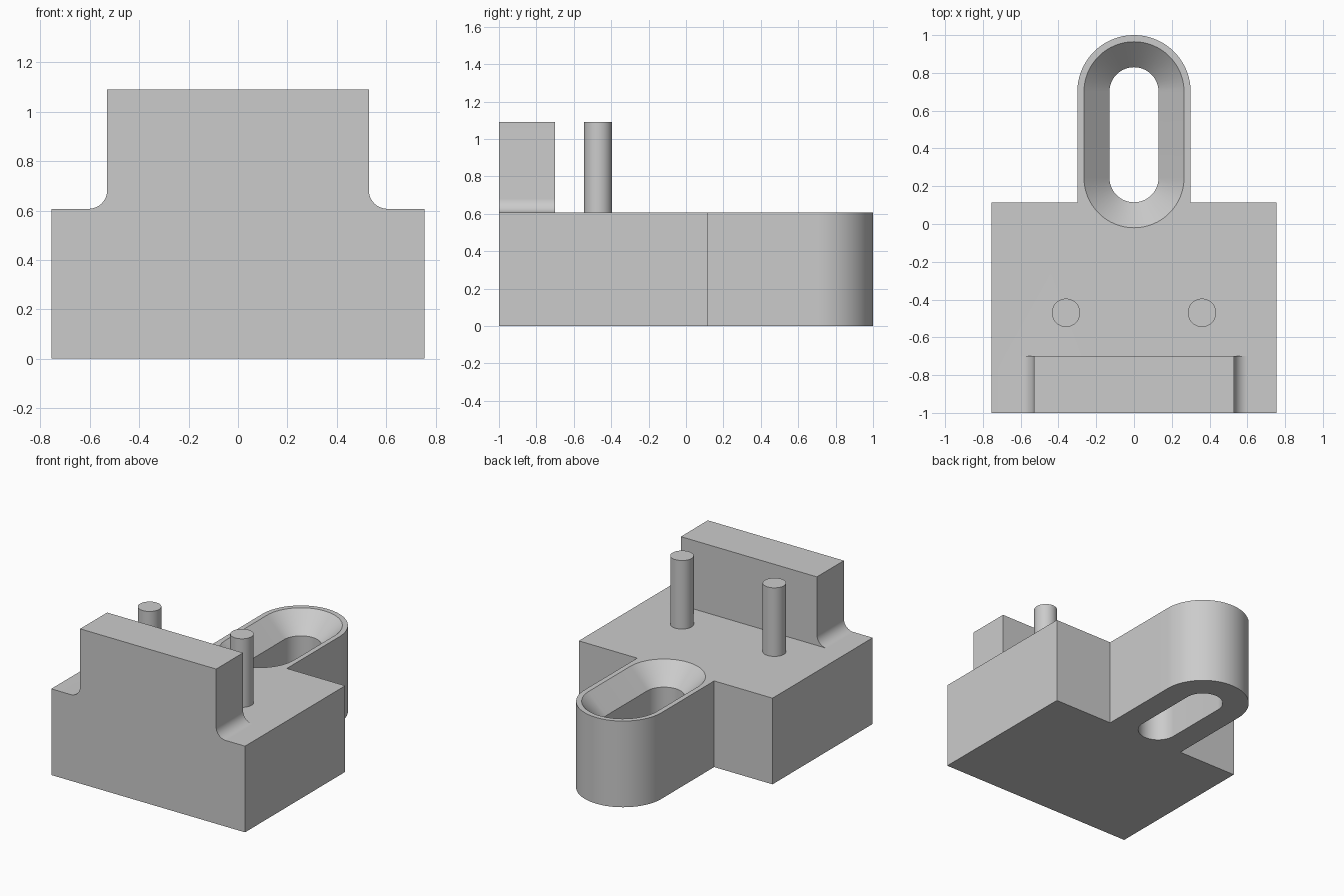
import bpy
import bmesh
from math import pi, cos, sin, radians
from mathutils import Vector

default = bpy.data.objects.get("Cube")
if default:
    bpy.data.objects.remove(default, do_unlink=True)

DECK = 0.607          # height of the main block
TOP = 1.09            # height of the wall and pegs
HALF = 0.755          # half width of the block
BACK = 0.115          # rear face of the block
SLOT = (0.245, 0.70)  # centres of the slot's two ends along y

grey = bpy.data.materials.new("plain grey")
grey.use_nodes = True
colour = (0.6, 0.6, 0.6, 1)
grey.diffuse_color = colour
grey.node_tree.nodes["Principled BSDF"].inputs["Base Color"].default_value = colour


def arc(cx, cy, r, start, end, n):
    return [(cx + r * cos(start + (end - start) * i / n),
             cy + r * sin(start + (end - start) * i / n)) for i in range(n + 1)]


def stadium(r, z):
    ring = arc(0, SLOT[1], r, 0, pi, 32) + arc(0, SLOT[0], r, pi, 2 * pi, 32)
    return [Vector((x, y, z)) for x, y in ring]


def loft(name, rings):
    """Solid skinned through matching rings, capped at both ends."""
    bm = bmesh.new()
    loops = [[bm.verts.new(p) for p in ring] for ring in rings]
    n = len(loops[0])
    for a, b in zip(loops, loops[1:]):
        for i in range(n):
            j = (i + 1) % n
            bm.faces.new((a[i], a[j], b[j], b[i]))
    bm.faces.new(loops[0])
    bm.faces.new(loops[-1])
    bmesh.ops.recalc_face_normals(bm, faces=bm.faces)
    mesh = bpy.data.meshes.new(name)
    bm.to_mesh(mesh)
    bm.free()
    mesh.materials.append(grey)
    obj = bpy.data.objects.new(name, mesh)
    bpy.context.collection.objects.link(obj)
    return obj


def select(obj):
    bpy.ops.object.select_all(action='DESELECT')
    obj.select_set(True)
    bpy.context.view_layer.objects.active = obj


def combine(target, tool, operation):
    mod = target.modifiers.new(operation.title(), 'BOOLEAN')
    mod.operation = operation
    mod.solver = 'EXACT'
    mod.object = tool
    select(target)
    bpy.ops.object.modifier_apply(modifier=mod.name)
    bpy.data.objects.remove(tool, do_unlink=True)


# T-shaped block with a rounded lug at the back
outline = [(-HALF, -1), (HALF, -1), (HALF, BACK), (0.3, BACK)]
outline += arc(0, SLOT[1], 0.3, 0, pi, 64)
outline += [(-0.3, BACK), (-HALF, BACK)]
block = loft("block", [[Vector((x, y, z)) for x, y in outline] for z in (0, DECK)])

# Front wall, flaring into the deck with fillets
r = 0.075
flare = arc(0.53 + r, DECK + r, r, 1.5 * pi, pi, 16)
right_side = [(HALF, 0), (HALF, DECK)] + flare + [(0.53, TOP)]
profile = right_side + [(-x, z) for x, z in reversed(right_side)]
wall = loft("front_wall", [[Vector((x, y, z)) for x, z in profile] for y in (-1, -0.7)])
combine(block, wall, 'UNION')

# Countersunk slot through the lug
slot = loft("slot_cutter", [stadium(0.13, -0.1), stadium(0.13, DECK - 0.135),
                            stadium(0.265, DECK), stadium(0.265, DECK + 0.1)])
combine(block, slot, 'DIFFERENCE')
parts = [block]

# Pair of locating pegs
for side, x in (("left", 0.36), ("right", -0.36)):
    rings = [[Vector((px, py, z)) for px, py in arc(x, -0.47, 0.075, 0, 2 * pi, 48)[:-1]]
             for z in (DECK, TOP)]
    parts.append(loft(side + "_peg", rings))

for part in parts:
    select(part)
    bpy.ops.object.shade_smooth_by_angle(angle=radians(30))
